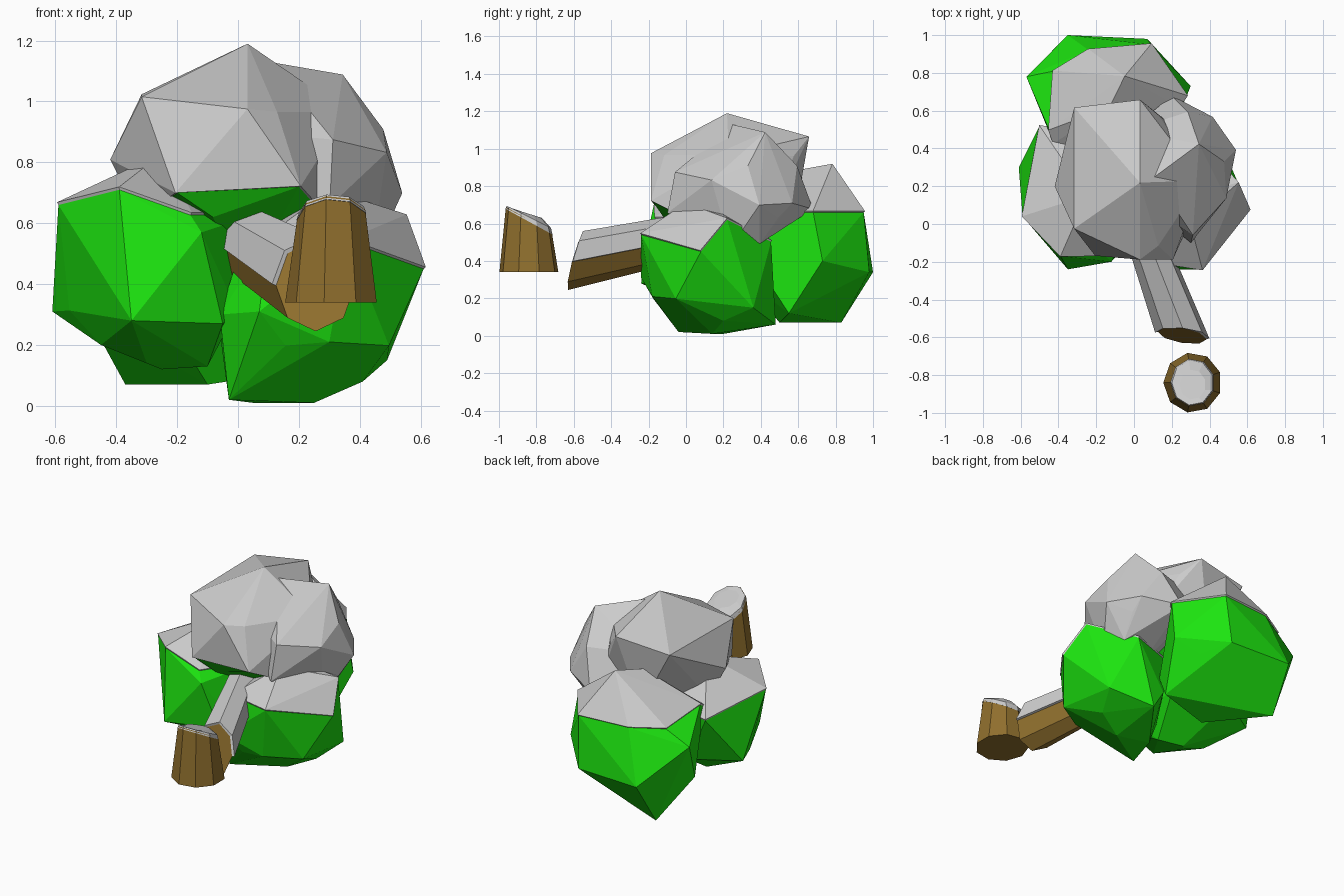
import bpy, bmesh, math
from mathutils import Vector, Matrix

if "Cube" in bpy.data.objects:
    bpy.data.objects.remove(bpy.data.objects["Cube"])


def material(name, rgb):
    m = bpy.data.materials.new(name)
    m.diffuse_color = (*rgb, 1)
    m.use_nodes = True
    m.node_tree.nodes["Principled BSDF"].inputs["Base Color"].default_value = m.diffuse_color
    return m


GREEN = material("leaf_green", (0.012, 0.78, 0.005))
BROWN = material("bark_brown", (0.28, 0.16, 0.027))


def finish(bm, name, mat=None):
    bmesh.ops.recalc_face_normals(bm, faces=bm.faces)
    me = bpy.data.meshes.new(name)
    bm.to_mesh(me)
    bm.free()
    ob = bpy.data.objects.new(name, me)
    bpy.context.collection.objects.link(ob)
    if mat:
        me.materials.append(mat)
    return ob


def snow_layer(bm, name, keep, thickness):
    """Turn the faces chosen by keep() into a thin snow shell."""
    bmesh.ops.recalc_face_normals(bm, faces=bm.faces)
    drop = [f for f in bm.faces if not keep(f)]
    bmesh.ops.delete(bm, geom=drop, context='FACES')
    mod = finish(bm, name).modifiers.new("thickness", 'SOLIDIFY')
    mod.thickness, mod.offset = thickness, 1


def clump(name, centre, radii, snow_z, corners):
    """Coarse leaf clump: hull of an icosahedron and its protruding corners."""
    place = Matrix.Translation(centre) @ Matrix.Diagonal((*radii, 1))
    ico = bmesh.new()
    bmesh.ops.create_icosphere(ico, subdivisions=1, radius=1, matrix=place)
    bm = bmesh.new()
    for c in [v.co for v in ico.verts] + corners:
        bm.verts.new(c)
    ico.free()
    hull = bmesh.ops.convex_hull(bm, input=bm.verts[:])
    inside = [v for v in hull["geom_interior"] if isinstance(v, bmesh.types.BMVert)]
    bmesh.ops.delete(bm, geom=inside, context='VERTS')
    snow = bm.copy()
    finish(bm, name, GREEN)
    snow_layer(snow, name + "_snow", lambda f: f.calc_center_median().z > snow_z, 0.01)


def loft(rings, n, turn=0.5):
    """Rings are (centre, side vector, up vector); ends are capped."""
    bm = bmesh.new()
    loops = []
    for c, u, w in rings:
        angles = [2 * math.pi * (i + turn) / n for i in range(n)]
        loops.append([bm.verts.new(Vector(c) + Vector(u) * math.cos(a) + Vector(w) * math.sin(a))
                      for a in angles])
    for a, b in zip(loops, loops[1:]):
        for i in range(n):
            j = (i + 1) % n
            bm.faces.new((a[i], a[j], b[j], b[i]))
    bm.faces.new(loops[0])
    bm.faces.new(loops[-1])
    return bm


# Fallen crown
clump("right_clump", (0.25, 0.14, 0.35), (0.34, 0.37, 0.34), 0.53,
      [(0.61, 0.08, 0.45), (0.36, -0.24, 0.54), (0.30, 0.0, 0.70), (-0.03, -0.04, 0.02),
       (0.05, 0.2, 0.01), (0.41, 0.2, 0.08), (0.30, -0.18, 0.21), (-0.06, -0.1, 0.3),
       (0.49, 0.36, 0.15), (0.55, 0.22, 0.62), (0.07, -0.24, 0.31), (0.1, -0.2, 0.55),
       (0.25, 0.48, 0.06)])
clump("left_clump", (-0.25, 0.15, 0.47), (0.34, 0.37, 0.35), 0.65,
      [(-0.59, 0.04, 0.66), (-0.61, 0.3, 0.31), (-0.39, -0.17, 0.71), (-0.35, -0.24, 0.28),
       (-0.12, -0.2, 0.57), (-0.45, 0.1, 0.2), (-0.5, 0.52, 0.62), (-0.3, 0.1, 0.14),
       (-0.05, -0.12, 0.27), (-0.1, 0.1, 0.13)])
clump("back_clump", (-0.13, 0.62, 0.48), (0.41, 0.36, 0.4), 0.67,
      [(-0.35, 1.0, 0.34), (0.07, 0.98, 0.34), (0.30, 0.73, 0.4), (-0.57, 0.78, 0.57),
       (-0.24, 0.92, 0.66), (0.09, 0.95, 0.66), (0.28, 0.68, 0.66), (-0.05, 0.78, 0.91),
       (-0.37, 0.83, 0.07), (-0.1, 0.5, 0.07), (0.22, 0.55, 0.12), (-0.45, 0.5, 0.7)])
clump("top_clump", (0.02, 0.23, 0.79), (0.37, 0.4, 0.38), 0.69,
      [(0.03, 0.22, 1.18), (0.03, -0.18, 0.97), (-0.31, -0.02, 1.01), (-0.31, 0.61, 1.02),
       (0.03, 0.65, 1.06), (-0.41, 0.2, 0.81), (0.2, -0.18, 0.72), (-0.2, -0.16, 0.7)])
clump("side_clump", (0.2, 0.33, 0.77), (0.3, 0.3, 0.3), 0.45,
      [(0.34, 0.42, 1.08), (0.48, 0.14, 0.83), (0.53, 0.39, 0.7), (0.41, 0.56, 0.71),
       (0.31, -0.05, 0.87), (0.11, 0.25, 1.12), (0.2, 0.67, 0.68), (0.3, -0.09, 0.66),
       (0.43, 0.24, 0.48), (0.4, 0.39, 0.5)])

# Fallen trunk, snow along its upper side
trunk_rings = [((0.255, -0.59, 0.395), (0.13, -0.02, 0), (0, 0.04, 0.15)),
               ((0.015, 0.05, 0.53), (0.075, 0.03, 0), (0, 0.02, 0.12))]
finish(loft(trunk_rings, 8, 0), "trunk", BROWN)
snow_layer(loft(trunk_rings, 8, 0), "trunk_snow",
           lambda f: len(f.verts) == 4 and f.normal.z > 0.15, 0.015)

# Stump with a slanted, snow covered break
stump = (0.31, -0.84)
finish(loft([((*stump, 0.34), (0.155, 0, 0), (0, 0.16, 0)),
             ((*stump, 0.62), (0.115, 0, 0), (0, 0.125, -0.07))], 9), "stump", BROWN)
finish(loft([((*stump, 0.61), (0.118, 0, 0), (0, 0.128, -0.07)),
             ((*stump, 0.635), (0.11, 0, 0), (0, 0.12, -0.06)),
             ((0.31, -0.85, 0.655), (0.07, 0, 0), (0, 0.08, -0.025))], 9), "stump_snow")
